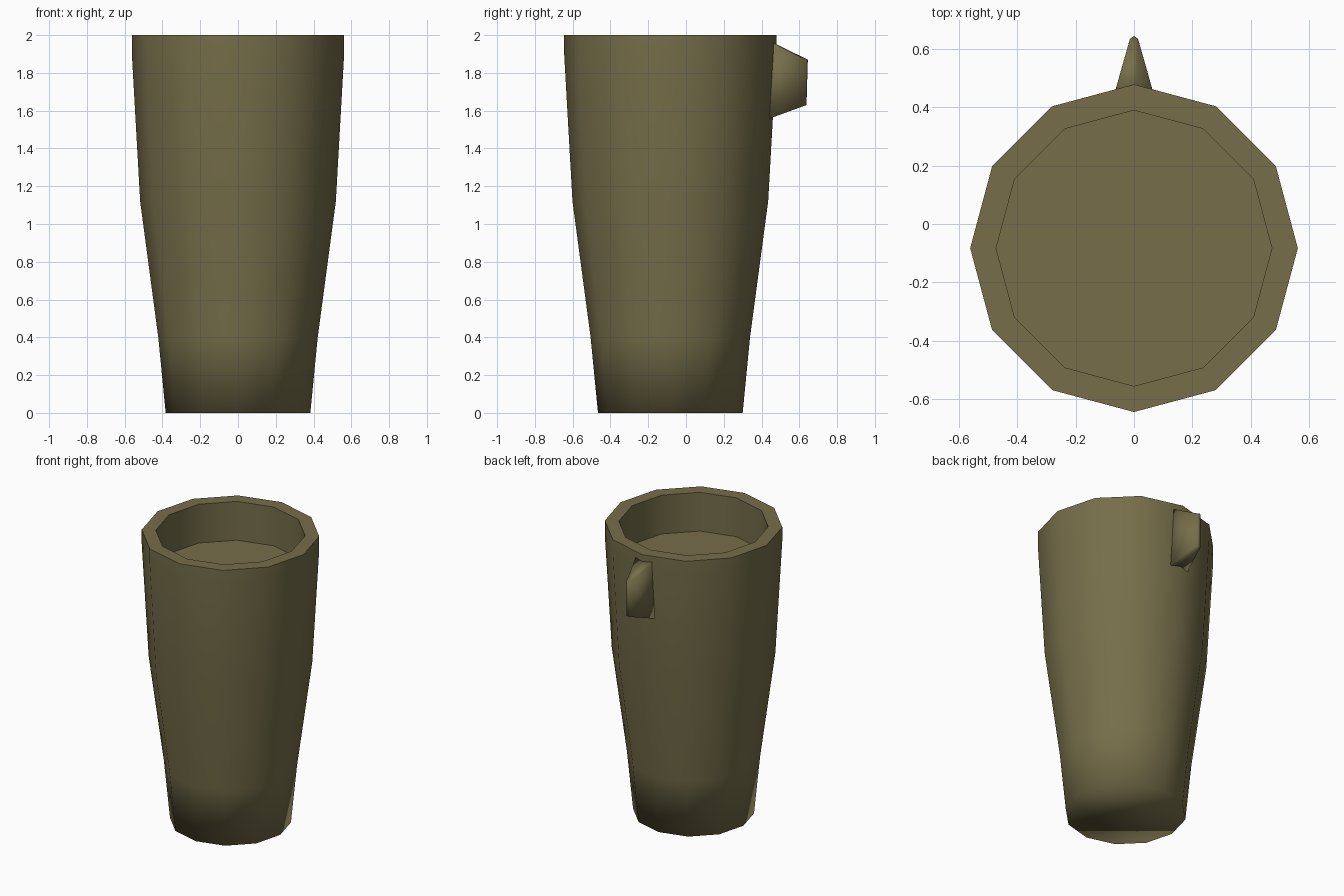
import bpy, bmesh, math

if "Cube" in bpy.data.objects:
    bpy.data.objects.remove(bpy.data.objects["Cube"])

mat = bpy.data.materials.new("olive_brown")
mat.diffuse_color = (0.18, 0.155, 0.068, 1)
mat.use_nodes = True
mat.node_tree.nodes["Principled BSDF"].inputs["Base Color"].default_value = mat.diffuse_color
SIDES, CY = 12, -0.083


def finish(bm, name):
    bmesh.ops.recalc_face_normals(bm, faces=bm.faces)
    me = bpy.data.meshes.new(name)
    bm.to_mesh(me)
    bm.free()
    me.materials.append(mat)
    ob = bpy.data.objects.new(name, me)
    bpy.context.collection.objects.link(ob)
    return ob


# Cup: twelve-sided tapered body, flat rim, shallow recess with a flat floor
profile = [(0.383, 0), (0.422, 0.40), (0.518, 1.12), (0.562, 1.90),
           (0.562, 2.0), (0.473, 2.0), (0.473, 1.73)]
bm = bmesh.new()
rings = []
for r, z in profile:
    rings.append([bm.verts.new((r * math.cos(i * math.tau / SIDES),
                                CY + r * math.sin(i * math.tau / SIDES), z))
                  for i in range(SIDES)])
for a, b in zip(rings, rings[1:]):
    for i in range(SIDES):
        j = (i + 1) % SIDES
        bm.faces.new((a[i], a[j], b[j], b[i]))
bm.faces.new(rings[0][::-1])
bm.faces.new(rings[-1])
for f in bm.faces:
    f.smooth = True
# crisp rim and floor edges; the base edge stays softly shaded
for ring in rings[4:]:
    for i in range(SIDES):
        bm.edges.get((ring[i], ring[(i + 1) % SIDES])).smooth = False
finish(bm, "cup_body")

# Back lug: wedge narrowing to a thin, slightly pointed tip
bm = bmesh.new()
sections = [(0.42, 0.075, 1.98, 1.55, 0.0),
            (0.635, 0.014, 1.87, 1.63, 0.010)]
loops = []
for y, hw, top, bot, nose in sections:
    pts = [(-hw, y, top), (0, y + nose, top), (hw, y, top),
           (hw, y, bot), (0, y + nose * 0.3, bot), (-hw, y, bot)]
    loops.append([bm.verts.new(p) for p in pts])
for i in range(6):
    j = (i + 1) % 6
    bm.faces.new((loops[0][i], loops[0][j], loops[1][j], loops[1][i]))
# tip in two halves meeting at the middle ridge
t = loops[1]
bm.faces.new((t[0], t[1], t[4], t[5]))
bm.faces.new((t[1], t[2], t[3], t[4]))
bm.faces.new(loops[0])
for f in bm.faces:
    f.smooth = True
finish(bm, "back_lug")
